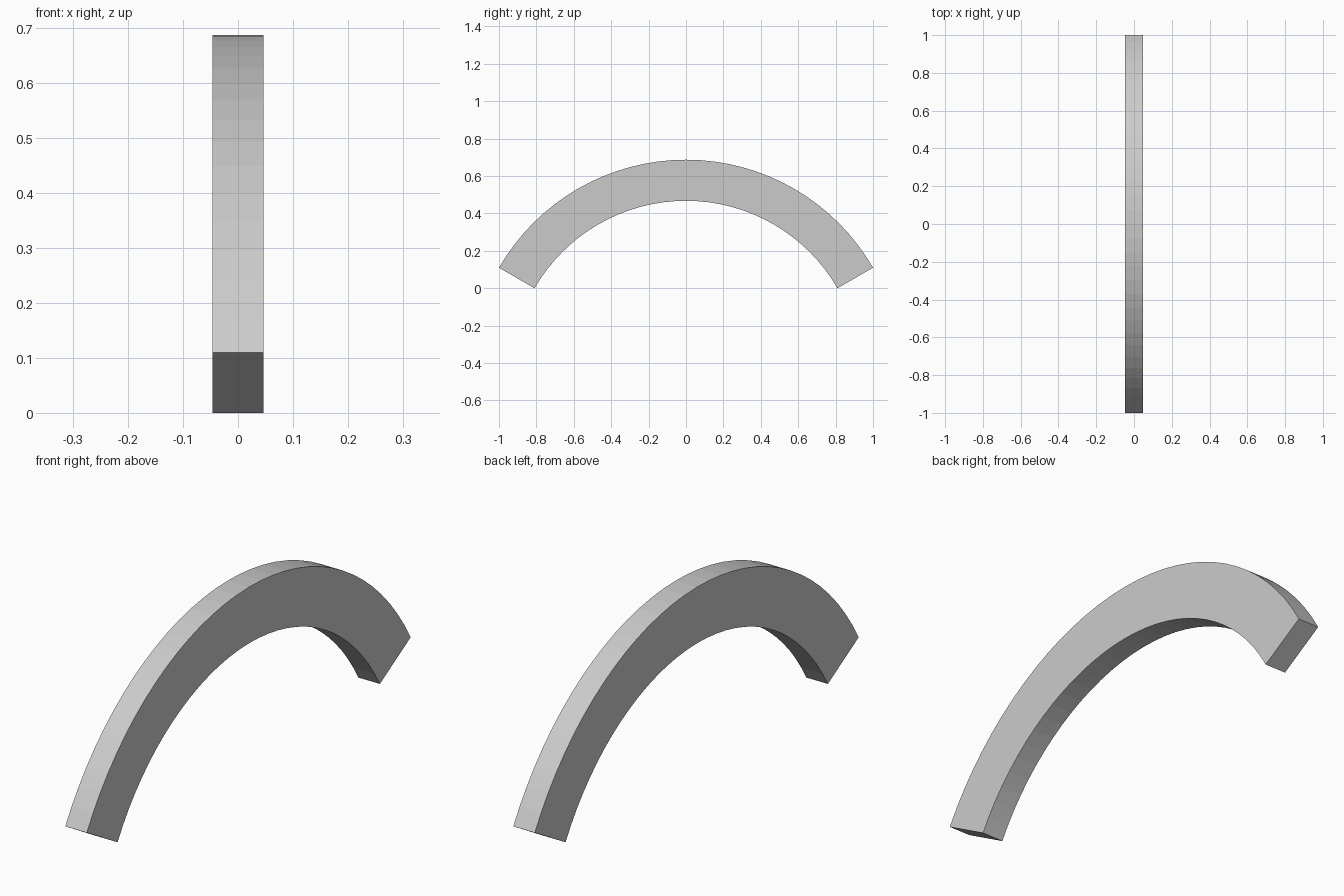
import bpy, bmesh
from math import sin, cos, radians

if "Cube" in bpy.data.objects:
    bpy.data.objects.remove(bpy.data.objects["Cube"])

OUTER, INNER = 1.1547, 0.935       # arc radii
HALF_ANGLE = 60                    # degrees either side of the crown
SEGMENTS = 32
WIDTH = 0.093
CENTRE_Z = -INNER * cos(radians(HALF_ANGLE))


def arc(radius):
    """Points along the arc in the YZ plane, from -y to +y."""
    for i in range(SEGMENTS + 1):
        a = radians(-HALF_ANGLE + 2 * HALF_ANGLE * i / SEGMENTS)
        yield (-WIDTH / 2, radius * sin(a), CENTRE_Z + radius * cos(a))


# Side profile of the arch, extruded across its width
bm = bmesh.new()
outer = [bm.verts.new(p) for p in arc(OUTER)]
inner = [bm.verts.new(p) for p in arc(INNER)]
faces = [bm.faces.new((outer[i], outer[i + 1], inner[i + 1], inner[i]))
         for i in range(SEGMENTS)]
extruded = bmesh.ops.extrude_face_region(bm, geom=faces, use_keep_orig=True)
moved = [g for g in extruded["geom"] if isinstance(g, bmesh.types.BMVert)]
bmesh.ops.translate(bm, verts=moved, vec=(WIDTH, 0, 0))
bmesh.ops.recalc_face_normals(bm, faces=bm.faces)

mesh = bpy.data.meshes.new("arch")
bm.to_mesh(mesh)
bm.free()
bpy.context.collection.objects.link(bpy.data.objects.new("arch", mesh))
